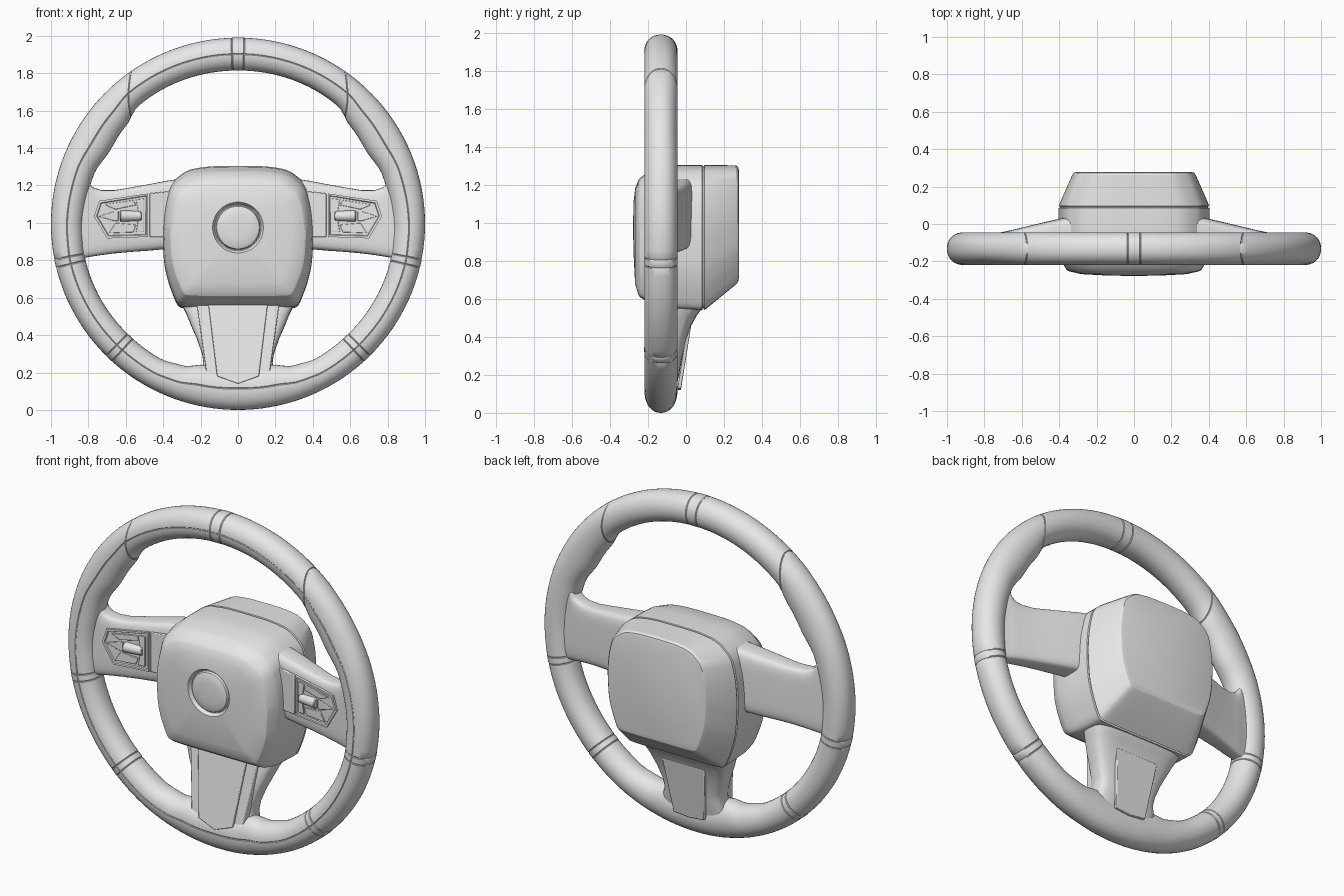
import bpy, bmesh
from math import sin, cos, pi, radians, atan2, copysign

cube = bpy.data.objects.get("Cube")
if cube:
    bpy.data.objects.remove(cube)

grey = bpy.data.materials.new("plain grey")
grey.use_nodes = True
grey.diffuse_color = (0.8, 0.8, 0.8, 1)
grey.node_tree.nodes["Principled BSDF"].inputs["Base Color"].default_value = (0.8, 0.8, 0.8, 1)


def finish(name, bm, mirror=False, bevel=0, angle=30):
    bmesh.ops.recalc_face_normals(bm, faces=bm.faces)
    mesh = bpy.data.meshes.new(name)
    bm.to_mesh(mesh)
    bm.free()
    mesh.materials.append(grey)
    ob = bpy.data.objects.new(name, mesh)
    bpy.context.collection.objects.link(ob)
    bpy.ops.object.select_all(action="DESELECT")
    ob.select_set(True)
    bpy.context.view_layer.objects.active = ob
    bpy.ops.object.shade_smooth_by_angle(angle=radians(angle))
    if bevel:
        mod = ob.modifiers.new("soft edges", "BEVEL")
        mod.width, mod.segments = bevel, 2
    if mirror:
        ob.modifiers.new("mirror", "MIRROR").use_mirror_merge = False
    return ob


def loft(name, rings, **options):
    """Skin a list of equally long rings and close both ends."""
    bm = bmesh.new()
    rows = [[bm.verts.new(p) for p in ring] for ring in rings]
    n = len(rows[0])
    for a, b in zip(rows, rows[1:]):
        for i in range(n):
            bm.faces.new((a[i], a[(i + 1) % n], b[(i + 1) % n], b[i]))
    bm.faces.new(rows[0])
    bm.faces.new(rows[-1])
    return finish(name, bm, **options)


def plate(name, points, depth, thick, inset=0, **options):
    """Extruded front-view outline whose front follows depth(x, z)."""
    bm = bmesh.new()
    front = [bm.verts.new((x, depth(x, z), z)) for x, z in points]
    back = [bm.verts.new((x, depth(x, z) + thick, z)) for x, z in points]
    face = bm.faces.new(front)
    bm.faces.new(back)
    for i in range(len(points)):
        j = (i + 1) % len(points)
        bm.faces.new((front[i], front[j], back[j], back[i]))
    bmesh.ops.recalc_face_normals(bm, faces=bm.faces)
    if inset:
        bmesh.ops.inset_region(bm, faces=[face], thickness=inset, depth=0)
        bmesh.ops.inset_region(bm, faces=[face], thickness=inset / 3, depth=-inset / 2)
    return finish(name, bm, **options)


def both_sides(half):
    return half + [(-x, z) for x, z in reversed(half) if x > 0]


def power(v, e):
    return copysign(abs(v) ** e, v)


# Rim: inner radius against angle from the top
MID_Y, MID_Z = -0.132, 0.995
INNER = [(0, .82), (40, .825), (49, .795), (60, .788), (72, .815), (95, .83),
         (103, .838), (150, .832), (158, .815), (167, .775), (180, .765)]


def inner_radius(deg):
    for (a, ra), (b, rb) in zip(INNER, INNER[1:]):
        if deg <= b:
            t = max(0, (deg - a) / (b - a))
            return ra + (rb - ra) * t * t * (3 - 2 * t)
    return INNER[-1][1]


# Section angles, with a narrow stitched seam on the front crown
SECTION = [(radians(i * 10), 1) for i in range(36)]
SECTION = [(t, .975 if i == 27 else s) for i, (t, s) in enumerate(SECTION)]
SECTION[27:28] = [(radians(268), 1), (radians(270), .97), (radians(272), 1)]


def rim_piece(name, start, end, swell=1.0, slant_start=0, slant_end=0):
    steps = max(2, int((end - start) / 2.5))
    stops = [(i / steps, 1) for i in range(steps + 1)]
    edge = .25 / (end - start)
    if start > 0:
        stops[0:1] = [(0, .965), (edge, 1)]
    if end < 180:
        stops[-1:] = [(1 - edge, 1), (1, .965)]
    rings = []
    for t, shrink in stops:
        ring = []
        for phi, dent in SECTION:
            slant = slant_start * (1 - t) + slant_end * t
            deg = start + (end - start) * t - slant * cos(phi)
            a = radians(deg)
            outer = .995 + .005 * sin(a) ** 2
            inside = inner_radius(deg)
            k = swell * shrink * dent
            r = (outer + inside) / 2 + (outer - inside) / 2 * cos(phi) * k
            ring.append((r * sin(a), MID_Y + .087 * power(sin(phi), .9) * k, MID_Z + r * cos(a)))
        rings.append(ring)
    loft(name, rings, mirror=True, angle=35)


rim_piece("rim_top_band", 0, 2, 1.01)
rim_piece("rim_top", 2, 40, slant_end=5)
rim_piece("rim_grip", 40, 101, slant_start=5)
rim_piece("rim_side_band", 101, 103.5, 1.01)
rim_piece("rim_lower_side", 103.5, 135)
rim_piece("rim_lower_band", 135, 137.5, 1.01)
rim_piece("rim_bottom", 137.5, 180)


# Hub: rounded outline swept from emblem to rear housing
outline = both_sides([(0, 1.305), (.15, 1.303), (.27, 1.285), (.365, 1.21), (.395, 1.08),
                      (.405, .95), (.395, .78), (.37, .68), (.325, .565), (.29, .55), (0, .55)])
for _ in range(2):
    cut = []
    for p, q in zip(outline, outline[1:] + outline[:1]):
        for t in (.2, .8):
            cut.append((p[0] + (q[0] - p[0]) * t, p[1] + (q[1] - p[1]) * t))
    outline = cut


def hub_ring(y, width, low, high):
    return [(x * width, y, low + (z - .55) / .755 * (high - low)) for x, z in outline]


def emblem_ring(y, radius):
    ring = []
    for x, z in outline:
        a = atan2(z - .975, x)
        ring.append((radius * cos(a), y, .975 + radius * sin(a)))
    return ring


loft("hub", [
    emblem_ring(-.278, .06), emblem_ring(-.274, .10), emblem_ring(-.268, .114),
    emblem_ring(-.255, .119), emblem_ring(-.255, .124), emblem_ring(-.276, .136),
    hub_ring(-.268, .70, .68, 1.18), hub_ring(-.252, .87, .625, 1.222),
    hub_ring(-.243, .90, .61, 1.235), hub_ring(-.19, .97, .575, 1.275),
    hub_ring(-.17, .98, .565, 1.28), hub_ring(-.10, 1, .55, 1.30),
    hub_ring(-.03, 1, .545, 1.305), hub_ring(.085, 1, .54, 1.305),
    hub_ring(.088, .985, .55, 1.297), hub_ring(.094, .985, .55, 1.297),
    hub_ring(.097, 1, .54, 1.305), hub_ring(.262, .82, .675, 1.303),
    hub_ring(.274, .795, .69, 1.295), hub_ring(.278, .765, .71, 1.28)], angle=25)


# Side spokes flaring into the rim
def spoke_face(x, z=0):
    return -.10 - .085 * x


rings = []
for x, back, low, high in [(.28, .05, .865, 1.24), (.38, .032, .86, 1.225), (.47, .012, .852, 1.208),
                           (.57, -.012, .845, 1.19), (.66, -.034, .837, 1.175), (.73, -.048, .828, 1.175),
                           (.77, -.056, .822, 1.187), (.795, -.06, .818, 1.21), (.81, -.064, .815, 1.25),
                           (.84, -.07, .81, 1.30), (.90, -.08, .81, 1.32)]:
    front = spoke_face(x)
    ring = []
    for i in range(40):
        c, s = power(cos(i * pi / 20), .4), power(sin(i * pi / 20), .4)
        ring.append((x, (front + back) / 2 + (back - front) / 2 * c, (low + high) / 2 + (high - low) / 2 * s))
    rings.append(ring)
loft("side_spoke", rings, mirror=True, angle=40)

# Switch panels on the spokes
panel = [(.77, 1.035), (.742, 1.118), (.48, 1.157), (.48, .925), (.70, .917)]
plate("switch_panel", panel, lambda x, z: spoke_face(x) - .012, .03, inset=.014, mirror=True)
plate("inner_trim", [(.472, 1.158), (.36, 1.17), (.36, .925), (.472, .925)],
      lambda x, z: spoke_face(x) - .008, .03, bevel=.004, mirror=True)
buttons = {
    "switch_upper": [(.715, 1.098), (.56, 1.122), (.545, 1.095), (.655, 1.072)],
    "switch_lower": [(.69, .945), (.56, .95), (.545, .99), (.655, 1.0)],
    "switch_outer": [(.745, 1.035), (.66, 1.062), (.64, 1.062), (.64, 1.01), (.66, 1.01)],
    "switch_inner": [(.545, 1.125), (.502, 1.13), (.502, .95), (.545, .95), (.53, 1.04)],
}
for name, points in buttons.items():
    plate(name, points, lambda x, z: spoke_face(x) - .014, .02, bevel=.003, mirror=True)
roller = []
for x, r in [(.515, .022), (.52, .026), (.625, .03), (.63, .026)]:
    roller.append([(x, spoke_face(x) - .006 + r * cos(i * pi / 10), 1.037 + r * sin(i * pi / 10))
                   for i in range(20)])
loft("switch_roller", roller, mirror=True)

# Lower spoke
rings = []
for z, half, front, back in [(.62, .31, -.10, .10), (.55, .295, -.12, .085), (.51, .275, -.13, .055),
                             (.46, .255, -.138, .028), (.38, .22, -.15, .0), (.30, .192, -.162, -.018),
                             (.25, .185, -.17, -.027), (.20, .20, -.175, -.036), (.12, .20, -.18, -.055)]:
    ring = []
    for i in range(32):
        c, s = power(cos(i * pi / 16), .5), power(sin(i * pi / 16), .5)
        ring.append((half * c, (front + back) / 2 + (back - front) / 2 * s, z))
    rings.append(ring)
loft("lower_spoke", rings, angle=40)
plate("lower_spoke_cover", both_sides([(0, .60), (.225, .60), (.17, .20), (0, .135)]),
      lambda x, z: -.237 + .16 * z + .06 * abs(x), .06, bevel=.005)
plate("lower_spoke_trim", both_sides([(0, .60), (.163, .60), (.112, .18), (0, .139)]),
      lambda x, z: -.241 + .16 * z, .05, bevel=.004)
plate("lower_spoke_rear_panel", both_sides([(0, .46), (.14, .46), (.10, .13), (0, .12)]),
      lambda x, z: -.066 + .16 * z, .02, bevel=.004)
